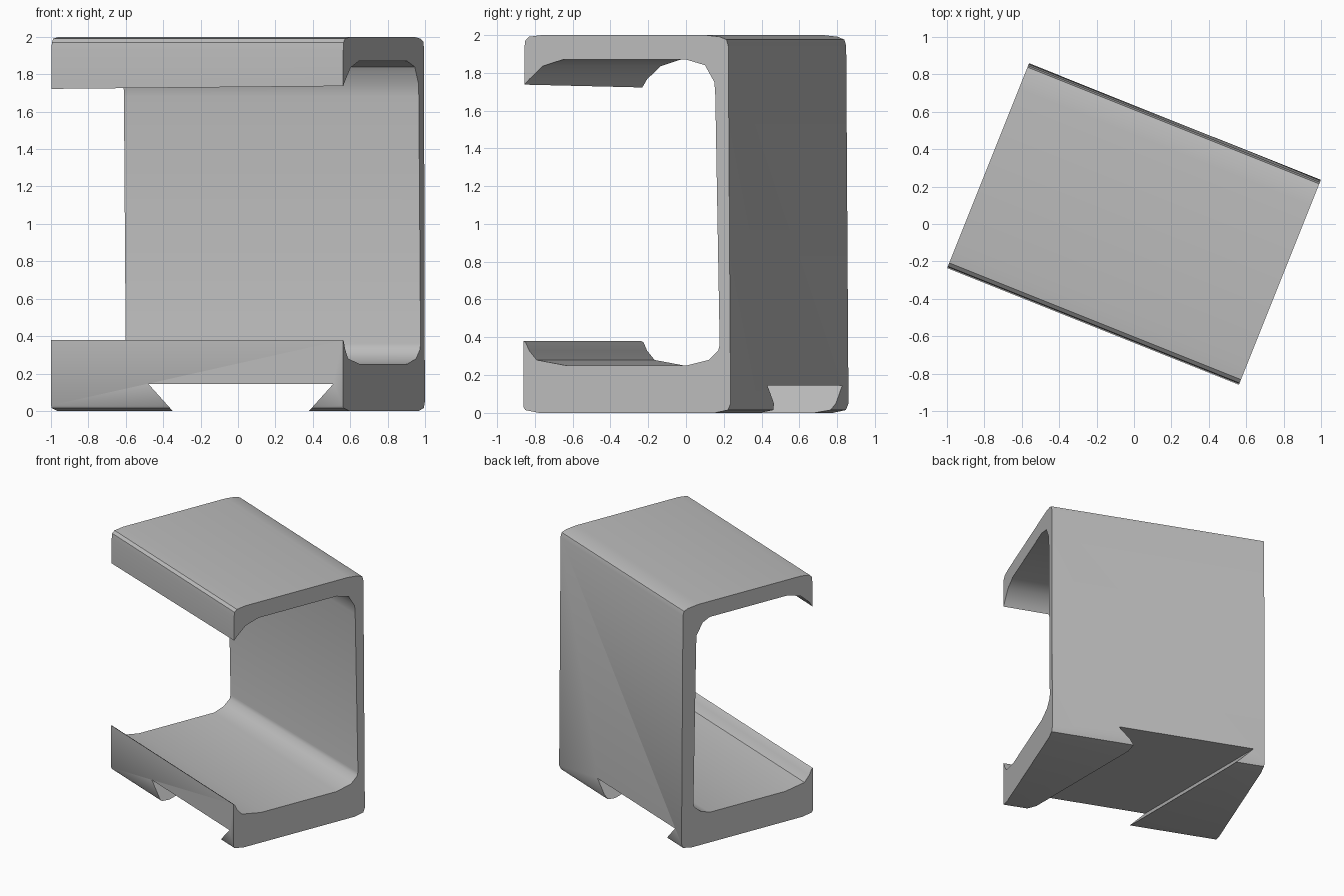
import bpy, bmesh
from math import radians
from mathutils import Matrix

cube = bpy.data.objects.get("Cube")
if cube:
    bpy.data.objects.remove(cube)

grey = bpy.data.materials.new("plain grey")
grey.use_nodes = True
colour = (0.5, 0.5, 0.5, 1)
grey.diffuse_color = colour
grey.node_tree.nodes["Principled BSDF"].inputs["Base Color"].default_value = colour


def prism(name, start, end):
    """Closed solid between two matching rings of points."""
    bm = bmesh.new()
    a = [bm.verts.new(p) for p in start]
    b = [bm.verts.new(p) for p in end]
    bm.faces.new(a)
    bm.faces.new(b)
    for i in range(len(a)):
        j = (i + 1) % len(a)
        bm.faces.new((a[i], a[j], b[j], b[i]))
    bmesh.ops.recalc_face_normals(bm, faces=bm.faces)
    mesh = bpy.data.meshes.new(name)
    bm.to_mesh(mesh)
    bm.free()
    mesh.materials.append(grey)
    obj = bpy.data.objects.new(name, mesh)
    bpy.context.collection.objects.link(obj)
    return obj


# Side profile of the C-shaped bracket: depth, height
outer = [(-.59, .03), (-.58, .015), (-.5, 0), (.5, 0), (.575, .015), (.59, .05),
         (.577, 1.94), (.567, 1.975), (.53, 1.99), (.44, 2), (-.48, 2),
         (-.56, 1.99), (-.58, 1.97), (-.585, 1.93), (-.585, 1.737)]
inner = [(-.558, 1.765), (-.48, 1.835), (-.364, 1.87), (.336, 1.87), (.444, 1.84),
         (.498, 1.75), (.503, 1.68), (.528, .36), (.52, .33), (.465, .28),
         (.336, .25), (-.343, .25), (-.515, .28), (-.558, .33), (-.578, .373), (-.59, .38)]
half = 0.84


def right_end():
    return [(half, v, z) for v, z in outer + inner]


def left_end():
    # The back wall is thicker and the upper lip a little deeper at this end
    ring = [(-half, v, z) for v, z in outer]
    ring[-1] = (-half, outer[-1][0], 1.722)
    return ring + [(-half, v - 0.045 if v > 0.4 else v, z) for v, z in inner]


bracket = prism("bracket", right_end(), left_end())
bracket.data.transform(Matrix.Rotation(radians(-21.8), 4, "Z"))

# Dovetail channel through the base, running straight front to back
tail = [(-.345, -.005), (.375, -.005), (.51, .145), (-.48, .145)]
cutter = prism("dovetail_cutter", [(x, -1.5, z) for x, z in tail],
               [(x, 1.5, z) for x, z in tail])
cutter.hide_render = True

cut = bracket.modifiers.new("dovetail", "BOOLEAN")
cut.operation = "DIFFERENCE"
cut.solver = "EXACT"
cut.object = cutter
bpy.ops.object.select_all(action="DESELECT")
bpy.context.view_layer.objects.active = bracket
bracket.select_set(True)
bpy.ops.object.modifier_apply(modifier=cut.name)
bpy.data.objects.remove(cutter)
bpy.ops.object.shade_smooth_by_angle(angle=radians(35))
